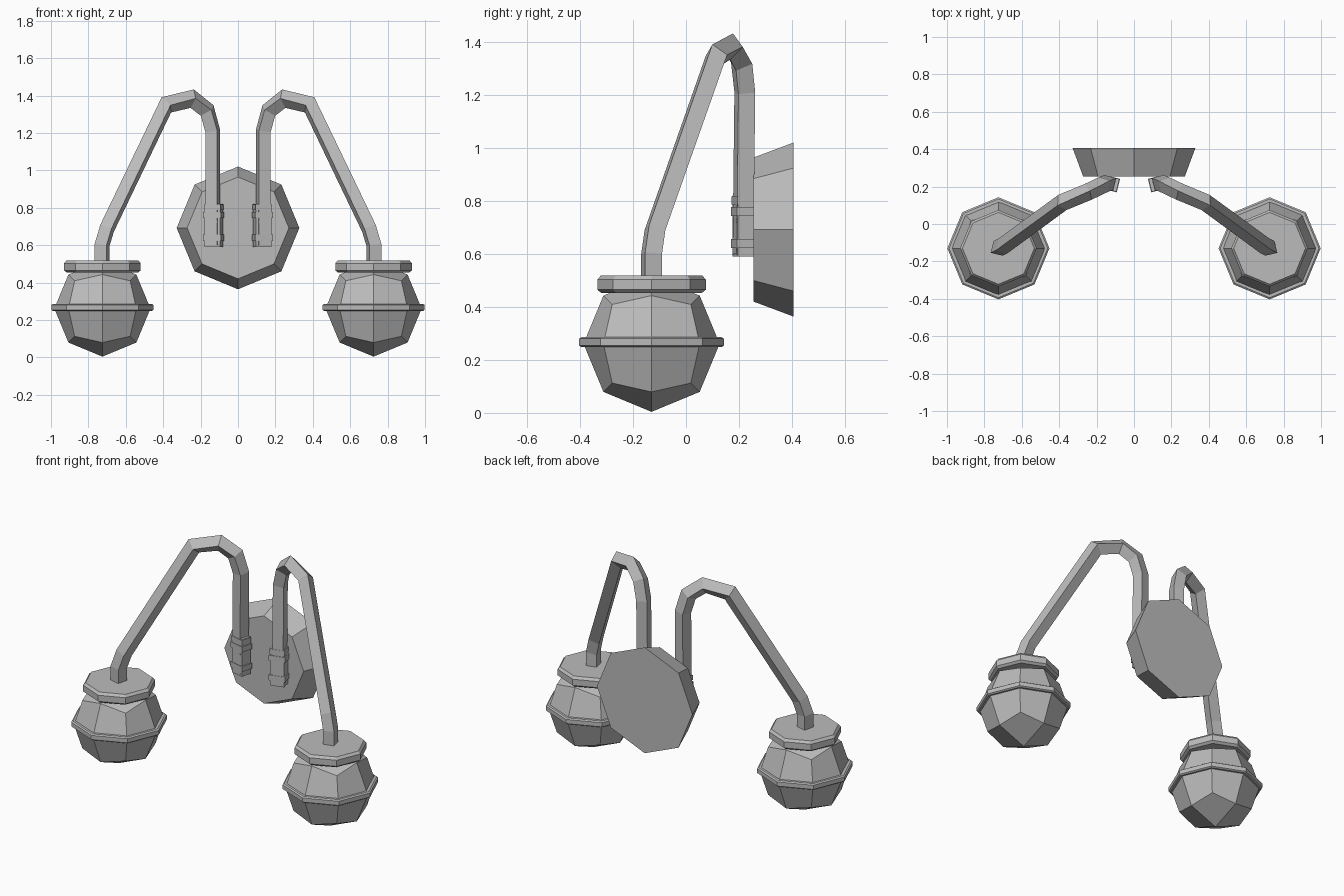
import bpy, bmesh, math
from mathutils import Vector, Matrix

if "Cube" in bpy.data.objects:
    bpy.data.objects.remove(bpy.data.objects["Cube"], do_unlink=True)

grey = bpy.data.materials.new("plain grey")
grey.use_nodes = True
colour = (0.5, 0.5, 0.5, 1)
grey.diffuse_color = colour
grey.node_tree.nodes["Principled BSDF"].inputs["Base Color"].default_value = colour


def finish(name, bm):
    """Turn a bmesh into a flat shaded object."""
    bmesh.ops.recalc_face_normals(bm, faces=bm.faces)
    mesh = bpy.data.meshes.new(name)
    bm.to_mesh(mesh)
    bm.free()
    mesh.materials.append(grey)
    obj = bpy.data.objects.new(name, mesh)
    bpy.context.collection.objects.link(obj)
    return obj


def loft(name, rings):
    """Skin a list of point rings and cap both ends."""
    bm = bmesh.new()
    rows = [[bm.verts.new(p) for p in ring] for ring in rings]
    for a, b in zip(rows, rows[1:]):
        for i in range(len(a)):
            j = (i + 1) % len(a)
            bm.faces.new((a[i], a[j], b[j], b[i]))
    bm.faces.new(rows[0])
    bm.faces.new(rows[-1])
    return finish(name, bm)


def octagon(name, profile, place):
    """Eight-sided turned shape from (radius, height) pairs."""
    angles = [k * math.pi / 4 for k in range(8)]
    return loft(name, [[place @ Vector((r * math.cos(a), r * math.sin(a), h))
                        for a in angles] for r, h in profile])


def sweep(name, path, across, radius):
    """Diamond tube with mitred bends."""
    pts = [Vector(p) for p in path]
    rings = []
    for i, p in enumerate(pts):
        before = (p - pts[max(i - 1, 0)]).normalized()
        after = (pts[min(i + 1, len(pts) - 1)] - p).normalized()
        t = (before + after).normalized()
        miter = 1 / max(t.dot(after), t.dot(before))
        b = t.cross(across).normalized()
        n = b.cross(t).normalized()
        rings.append([p + n * radius, p + b * radius * miter,
                      p - n * radius, p - b * radius * miter])
    return loft(name, rings)


def box(name, size, place):
    bm = bmesh.new()
    bmesh.ops.create_cube(bm, size=1, matrix=place @ Matrix.Diagonal((*size, 1)))
    return finish(name, bm)


def globe(name, centre, radius):
    """Rounded cube made of 24 quads."""
    bm = bmesh.new()
    bmesh.ops.create_cube(bm, size=2)
    bmesh.ops.subdivide_edges(bm, edges=bm.edges[:], cuts=1, use_grid_fill=True)
    for v in bm.verts:
        v.co = Vector(centre) + v.co.normalized() * radius
    return finish(name, bm)


# Wall plate, tapering toward the front
wall = Matrix.Translation((0, 0.405, 0.692)) @ Matrix.Rotation(math.pi / 2, 4, 'X')
octagon("wall_plate", [(0.328, 0), (0.272, 0.15)], wall)

for side, s in (("left", 1), ("right", -1)):
    # Lamp: globe, waist rim and top cap
    lamp = (0.725 * s, -0.13)
    place = Matrix.Translation((*lamp, 0))
    globe(side + "_globe", (*lamp, 0.261), 0.257)
    octagon(side + "_globe_rim", [(0.264, 0.248), (0.273, 0.254),
                                  (0.273, 0.28), (0.264, 0.286)], place)
    octagon(side + "_lamp_cap", [(0.19, 0.453), (0.205, 0.465),
                                 (0.205, 0.503), (0.192, 0.518)], place)

    # Curved arm from the clamp over to the lamp
    path = [(0.135, 0.215, 0.6), (0.135, 0.222, 1.21), (0.165, 0.21, 1.32),
            (0.245, 0.172, 1.383), (0.383, 0.115, 1.35),
            (0.70, -0.117, 0.69), (0.727, -0.13, 0.6), (0.727, -0.13, 0.5)]
    across = Vector((0.52 * s, 0.85, 0))
    sweep(side + "_arm", [(x * s, y, z) for x, y, z in path], across, 0.046)

    # Clamp with two bands and four screws
    turn = (Matrix.Translation((0.13 * s, 0.217, 0))
            @ Matrix.Rotation(math.radians(14 * s), 4, 'Z'))
    box(side + "_clamp_sleeve", (0.085, 0.064, 0.23),
        turn @ Matrix.Translation((0, 0, 0.705)))
    box(side + "_clamp_collar", (0.09, 0.07, 0.03),
        turn @ Matrix.Translation((0, 0, 0.802)))
    for label, z in (("upper", 0.761), ("lower", 0.639)):
        box(f"{side}_{label}_clamp_band", (0.097, 0.074, 0.034),
            turn @ Matrix.Translation((0, 0, z)))
        for k in (-1, 1):
            seat = (turn @ Matrix.Translation((0.025 * k, -0.031, z - 0.036))
                    @ Matrix.Rotation(math.pi / 2, 4, 'X'))
            octagon(f"{side}_{label}_screw", [(0.006, 0), (0.006, 0.004)], seat)
